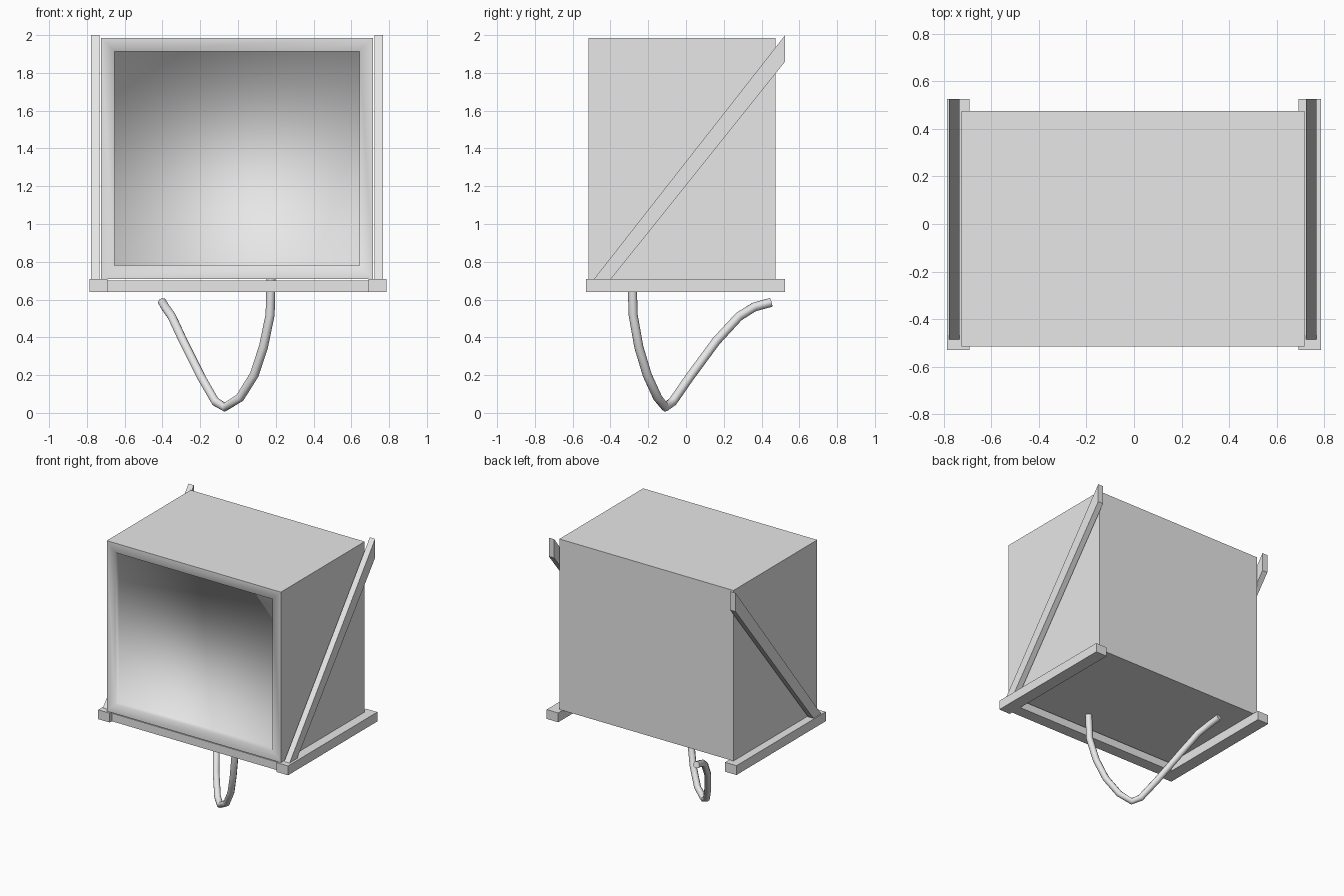
import bpy, bmesh
from mathutils import Vector

cube = bpy.data.objects.get("Cube")
if cube:
    bpy.data.objects.remove(cube, do_unlink=True)

grey = bpy.data.materials.new("light grey")
grey.use_nodes = True
grey.diffuse_color = (0.8, 0.8, 0.8, 1)
grey.node_tree.nodes["Principled BSDF"].inputs["Base Color"].default_value = (0.8, 0.8, 0.8, 1)


def finish(bm, name):
    bmesh.ops.recalc_face_normals(bm, faces=bm.faces)
    mesh = bpy.data.meshes.new(name)
    bm.to_mesh(mesh)
    bm.free()
    mesh.materials.append(grey)
    ob = bpy.data.objects.new(name, mesh)
    bpy.context.collection.objects.link(ob)
    return ob


def block(lo, hi):
    bm = bmesh.new()
    bmesh.ops.create_cube(bm, size=1)
    for v in bm.verts:
        v.co = Vector([a + (b - a) * (c + 0.5) for a, b, c in zip(lo, hi, v.co)])
    return bm


def prism(profile, x0, x1):
    """Extrude a (y, z) profile from x0 to x1."""
    bm = bmesh.new()
    face = bm.faces.new([bm.verts.new((x0, y, z)) for y, z in profile])
    new = bmesh.ops.extrude_face_region(bm, geom=[face])["geom"]
    bmesh.ops.translate(bm, vec=(x1 - x0, 0, 0),
                        verts=[g for g in new if isinstance(g, bmesh.types.BMVert)])
    return bm


# Box with a softly shaded recessed front panel
bm = block((-0.725, -0.515, 0.71), (0.715, 0.475, 1.985))
for e in bm.edges:
    e.smooth = False
front = min(bm.faces, key=lambda f: f.calc_center_median().y)
rim = bmesh.ops.inset_region(bm, faces=[front], thickness=0.1)["faces"]
walls = bmesh.ops.inset_region(bm, faces=[front], thickness=0.003, depth=-0.04)["faces"]
for f in rim + walls + [front]:
    f.smooth = True
    for e in f.edges:
        e.smooth = all(g in rim + walls + [front] for g in e.link_faces)
finish(bm, "box")

# Base rails and diagonal braces on both sides
brace = [(-0.49, 0.705), (-0.40, 0.705), (0.525, 1.86), (0.525, 2.0)]
for side, sx in (("left", 1), ("right", -1)):
    x0, x1 = sorted((sx * 0.69, sx * 0.785))
    finish(block((x0, -0.53, 0.64), (x1, 0.525, 0.71)), side + "_rail")
    finish(prism(brace, sx * 0.75 - 0.005 - 0.022, sx * 0.75 - 0.005 + 0.022), side + "_brace")

# Front cross beam between the rails
finish(block((-0.69, -0.505, 0.64), (0.69, -0.415, 0.70)), "cross_beam")

# Hanging cable
path = [(0.175, -0.285, 0.71), (0.17, -0.28, 0.52), (0.135, -0.25, 0.35),
        (0.085, -0.205, 0.2), (0.01, -0.15, 0.08), (-0.07, -0.11, 0.03),
        (-0.12, -0.07, 0.06), (-0.195, 0.02, 0.19), (-0.29, 0.16, 0.38),
        (-0.35, 0.28, 0.51), (-0.385, 0.36, 0.56), (-0.4, 0.45, 0.585)]
curve = bpy.data.curves.new("cable", "CURVE")
curve.dimensions = "3D"
curve.bevel_depth = 0.024
curve.bevel_resolution = 2
curve.use_fill_caps = True
spline = curve.splines.new("POLY")
spline.points.add(len(path) - 1)
for p, co in zip(spline.points, path):
    p.co = (*co, 1)
spline.use_smooth = True
curve.materials.append(grey)
bpy.context.collection.objects.link(bpy.data.objects.new("cable", curve))
